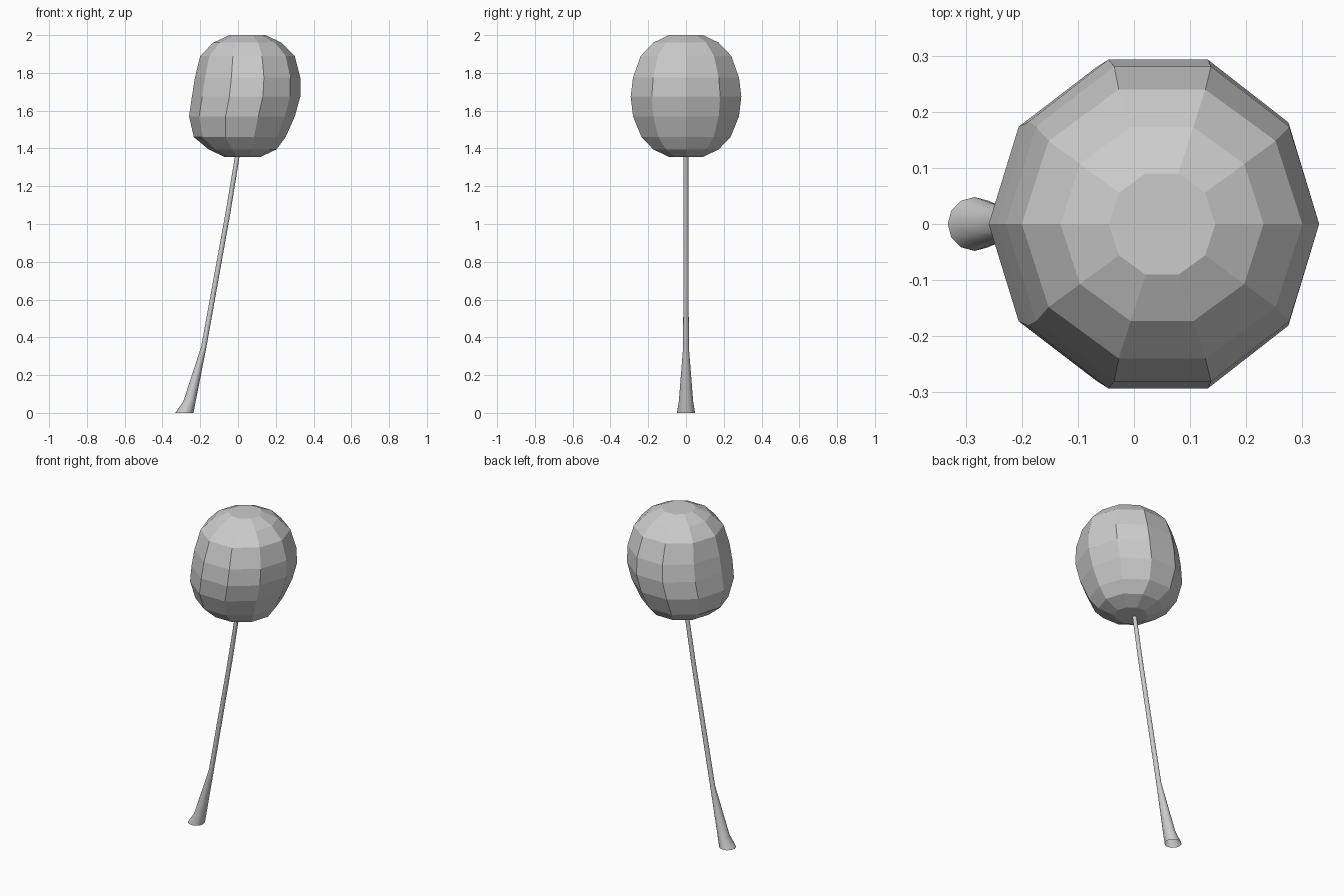
import bpy, bmesh
from math import cos, sin, tau

if "Cube" in bpy.data.objects:
    bpy.data.objects.remove(bpy.data.objects["Cube"])


def loft(name, rings, sides, cap, smooth):
    """Skin a stack of horizontal rings given as (centre x, z, x radius, y radius)."""
    bm = bmesh.new()
    loops = [[bm.verts.new((cx + rx * cos(tau * i / sides), ry * sin(tau * i / sides), z))
              for i in range(sides)] for cx, z, rx, ry in rings]
    for low, high in zip(loops, loops[1:]):
        for i in range(sides):
            j = (i + 1) % sides
            bm.faces.new((low[i], low[j], high[j], high[i]))
    if cap:
        bm.faces.new(loops[0][::-1])
        bm.faces.new(loops[-1])
    for f in bm.faces:
        f.smooth = smooth
    mesh = bpy.data.meshes.new(name)
    bm.to_mesh(mesh)
    bm.free()
    obj = bpy.data.objects.new(name, mesh)
    bpy.context.collection.objects.link(obj)
    return obj


# Slender leaning trunk, flared at the open base, top tucked into the crown
loft("trunk", [
    (-0.284, 0.0, 0.048, 0.048),
    (-0.257, 0.06, 0.033, 0.038),
    (-0.181, 0.35, 0.014, 0.015),
    (-0.053, 1.06, 0.013, 0.013),
    (0.003, 1.40, 0.012, 0.012),
], 12, cap=False, smooth=True)

# Faceted ten-sided crown, leaning towards +x as it rises
loft("crown", [
    (0.024, 1.355, 0.095, 0.095),
    (0.024, 1.395, 0.180, 0.182),
    (0.009, 1.46, 0.243, 0.248),
    (0.021, 1.57, 0.280, 0.295),
    (0.043, 1.675, 0.287, 0.308),
    (0.051, 1.775, 0.279, 0.295),
    (0.050, 1.89, 0.250, 0.252),
    (0.050, 1.96, 0.181, 0.182),
    (0.050, 2.0, 0.095, 0.095),
], 10, cap=True, smooth=False)
